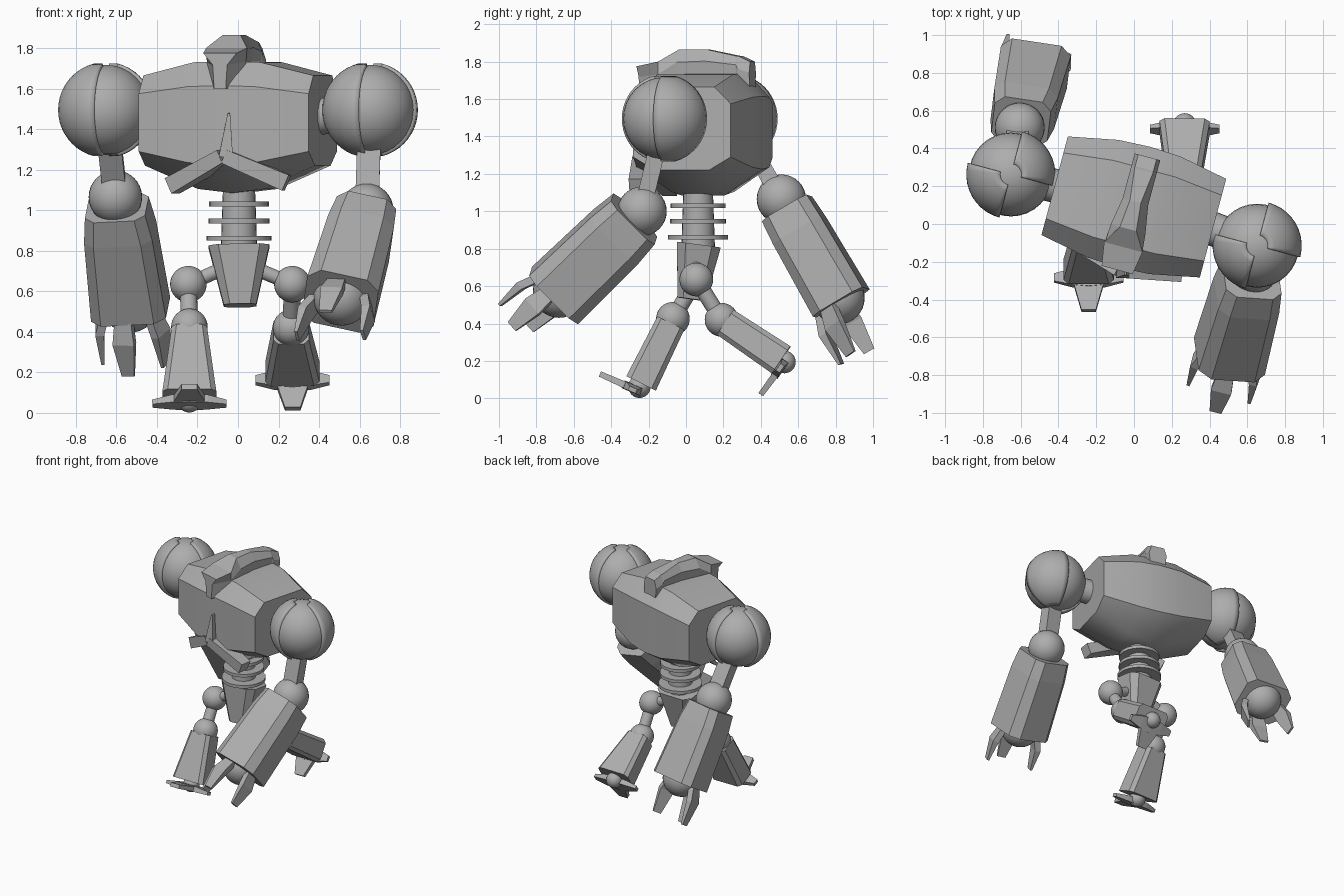
import bpy, bmesh, math
from mathutils import Vector, Matrix

if "Cube" in bpy.data.objects:
    bpy.data.objects.remove(bpy.data.objects["Cube"])

V = Vector
grey = bpy.data.materials.new("plain grey")
grey.diffuse_color = (0.42, 0.42, 0.42, 1)
grey.use_nodes = True
grey.node_tree.nodes["Principled BSDF"].inputs["Base Color"].default_value = grey.diffuse_color


def finish(name, bm, smooth=False):
    bmesh.ops.recalc_face_normals(bm, faces=bm.faces)
    me = bpy.data.meshes.new(name)
    bm.to_mesh(me)
    bm.free()
    me.materials.append(grey)
    if smooth:
        me.shade_smooth()
    ob = bpy.data.objects.new(name, me)
    bpy.context.collection.objects.link(ob)
    return ob


def loft(name, rings):
    """Skin a list of equal-length point rings and cap both ends."""
    bm = bmesh.new()
    rows = [[bm.verts.new(p) for p in r] for r in rings]
    n = len(rows[0])
    for a, b in zip(rows, rows[1:]):
        for i in range(n):
            j = (i + 1) % n
            bm.faces.new((a[i], a[j], b[j], b[i]))
    bm.faces.new(rows[0])
    bm.faces.new(rows[-1])
    return finish(name, bm)


def frame(a, b, side):
    d = (V(b) - V(a)).normalized()
    u = V(side)
    u = (u - d * u.dot(d)).normalized()
    return d, u, d.cross(u)


def octagon(w, t, c):
    """Rectangle of half sizes w, t with corners cut by c."""
    return [(w, -t + c), (w, t - c), (w - c, t), (-w + c, t),
            (-w, t - c), (-w, -t + c), (-w + c, -t), (w - c, -t)]


def bar(name, pts, sizes, side=(1, 0, 0), cut=0.0, roll=0.0):
    """Tapered bar through points; sizes are half width and half thickness."""
    d, u, v = frame(pts[0], pts[-1], side)
    m = Matrix.Rotation(roll, 3, d)
    u, v = m @ u, m @ v
    rings = []
    for p, (w, t) in zip(pts, sizes):
        sec = octagon(w, t, cut * min(w, t)) if cut else [(w, -t), (w, t), (-w, t), (-w, -t)]
        rings.append([V(p) + u * x + v * y for x, y in sec])
    return loft(name, rings)


def ball(name, c, r, seg=32):
    bm = bmesh.new()
    bmesh.ops.create_uvsphere(bm, u_segments=seg, v_segments=seg // 2, radius=r,
                              matrix=Matrix.Translation(c))
    return finish(name, bm, True)


def rod(name, a, b, r1, r2=None, seg=24):
    a, b = V(a), V(b)
    bm = bmesh.new()
    q = (b - a).to_track_quat('Z', 'Y').to_matrix().to_4x4()
    bmesh.ops.create_cone(bm, cap_ends=True, segments=seg, radius1=r1,
                          radius2=r1 if r2 is None else r2, depth=(b - a).length,
                          matrix=Matrix.Translation((a + b) / 2) @ q)
    ob = finish(name, bm)
    for f in ob.data.polygons:
        f.use_smooth = len(f.vertices) == 4
    ob.data.set_sharp_from_angle(angle=math.radians(40))
    return ob


def shell(name, c, r):
    """Two opposite quarter shells round a shoulder, trimmed at the top."""
    bm = bmesh.new()
    bmesh.ops.create_uvsphere(bm, u_segments=40, v_segments=24, radius=r)
    drop = []
    for f in bm.faces:
        m = f.calc_center_median()
        if m.x * m.y < 0 or m.z > 0.95 * r or m.z < -0.97 * r:
            drop.append(f)
    bmesh.ops.delete(bm, geom=drop, context='FACES')
    bmesh.ops.transform(bm, verts=bm.verts, matrix=Matrix.Translation(c)
                        @ Matrix.Rotation(math.radians(-15), 4, 'Z'))
    ob = finish(name, bm, True)
    s = ob.modifiers.new("thickness", 'SOLIDIFY')
    s.thickness, s.offset = 0.03, -1
    ob.data.set_sharp_from_angle(angle=math.radians(40))


# Torso: a faceted barrel turned about the vertical axis
turn = Matrix.Translation((0, 0.09, 0)) @ Matrix.Rotation(math.radians(-15), 4, 'Z')
L = lambda x, y, z: turn @ V((x, y, z))


def torso_ring(x, depth, top, bot, flat_t, flat_b, zt, zb):
    half = [(flat_b, bot), (depth, zb), (depth, zt), (flat_t, top)]
    return [L(x, y, z) for y, z in half] + [L(x, -y, z) for y, z in half[::-1]]


end = (0.27, 1.665, 1.22, 0.18, 0.15, 1.575, 1.29)
mid = (0.322, 1.73, 1.105, 0.21, 0.13, 1.61, 1.235)
core = (0.33, 1.735, 1.085, 0.21, 0.12, 1.615, 1.225)
torso = loft("torso", [torso_ring(x, *s) for x, s in
                       ((-0.435, end), (-0.17, mid), (0, core), (0.17, mid), (0.433, end))])
torso.data.shade_smooth()
torso.data.set_sharp_from_angle(angle=math.radians(38))

# Crest running over the torso from the beak to the rear hook
crest = [(-0.345, 0.085, 0.037, 1.775, 1.60), (-0.22, 0.105, 0.10, 1.80, 1.60),
         (-0.12, 0.045, 0.095, 1.865, 1.66), (0.03, 0.03, 0.07, 1.865, 1.68),
         (0.20, 0.05, 0.07, 1.83, 1.69), (0.21, 0.05, 0.07, 1.83, 1.63),
         (0.275, 0.05, 0.07, 1.80, 1.62)]
loft("crest", [[L(-a, y, t), L(a, y, t), L(b, y, (t * 2 + z) / 3), L(b * 0.8, y, z),
                L(-b * 0.8, y, z), L(-b, y, (t * 2 + z) / 3)] for y, a, b, t, z in crest])

# Three-pronged chest brace
hub = (-0.06, -0.215, 1.265)
for nm, tip, w0, w1 in (("upper", (-0.045, -0.225, 1.48), 0.035, 0.006),
                        ("left", (-0.325, -0.08, 1.12), 0.035, 0.042),
                        ("right", (0.24, -0.26, 1.135), 0.035, 0.042)):
    bar(nm + "_chest_prong", [hub, tip], [(w0, 0.07), (w1, 0.045)],
        (0, 0, 1) if nm != "upper" else (1, 0, 0))

# Spine with ribs, and pelvis
rod("spine", (0.005, 0.065, 0.80), (0.005, 0.065, 1.14), 0.09, 0.078)
for z, r in ((1.03, 0.147), (0.947, 0.15), (0.862, 0.16)):
    rod("spine_disc", (0.005, 0.065, z - 0.012), (0.005, 0.065, z + 0.012), r)
bar("pelvis", [(0.005, 0.068, 0.82), (0.01, 0.03, 0.53)], [(0.15, 0.118), (0.08, 0.075)], cut=0.4)


def arm(s, shoulder, elbow, wrist, casing, roll, angles, reach, sign):
    shoulder, elbow, wrist = V(shoulder), V(elbow), V(wrist)
    ball(s + "_shoulder", shoulder, 0.222)
    shell(s + "_shoulder_shell", shoulder, 0.236)
    rod(s + "_shoulder_axle", shoulder, L(sign * 0.40, 0, 1.46), 0.09)
    bar(s + "_upper_arm", [shoulder, elbow], [(0.058, 0.045)] * 2)
    ball(s + "_elbow", elbow, 0.132)
    # Forearm casing
    d, u, v = frame(elbow, wrist, (1, 0, 0))
    bar(s + "_forearm", [elbow + d * 0.06, elbow + d * 0.2, wrist], casing, cut=0.35, roll=roll)
    # Hand ball and claws
    ball(s + "_hand", wrist - d * 0.03, 0.14)
    for a in angles:
        a = math.radians(a)
        rad = u * math.cos(a) + v * math.sin(a)
        tan = d.cross(rad)
        pts = [wrist + rad * r + d * h for r, h in
               ((0.12, -0.03), (0.165, 0.1), (0.17, reach))]
        bar(s + "_claw", pts, [(0.04, 0.022), (0.055, 0.022), (0.032, 0.008)], tan)


arm("left", (-0.652, 0.262, 1.495), (-0.605, 0.51, 1.065), (-0.53, 0.83, 0.51),
    [(0.15, 0.14), (0.17, 0.148), (0.187, 0.155)], math.radians(6), (105, 180, 33), 0.28, -1)
arm("right", (0.652, -0.115, 1.495), (0.635, -0.235, 1.0), (0.505, -0.70, 0.55),
    [(0.15, 0.165), (0.165, 0.178), (0.18, 0.185)], math.radians(-6), (98, 190, 14), 0.255, 1)


def leg(s, hip, knee, ankle, toe, root, drop):
    hip, knee, ankle, toe = V(hip), V(knee), V(ankle), V(toe)
    rod(s + "_hip_axle", root, hip, 0.035)
    ball(s + "_hip", hip, 0.09)
    rod(s + "_thigh", hip, knee, 0.042)
    ball(s + "_knee", knee, 0.09)
    d = (ankle - knee).normalized()
    bar(s + "_shin", [knee + d * 0.025, ankle], [(0.087, 0.08), (0.133, 0.088)], cut=0.3)
    foot = ankle + d * 0.02
    ball(s + "_ankle", foot, 0.06)
    # Centre toe and two side toes
    base = foot - V((0, 0, drop))
    f = (toe - base).normalized()
    bar(s + "_toe", [base, base.lerp(toe, 0.4), toe],
        [(0.07, 0.02), (0.075, 0.018), (0.038, 0.015)])
    for sx in (-1, 1):
        a = base + f * 0.04
        bar(s + "_side_toe", [a, a + V((sx * 0.09, 0, 0)), a + V((sx * 0.183, 0, -drop * 0.3))],
            [(0.055, 0.022), (0.045, 0.02), (0.022, 0.012)], f)


leg("left", (-0.245, 0.055, 0.635), (-0.24, -0.07, 0.425), (-0.24, -0.24, 0.08),
    (-0.24, -0.46, 0.13), (-0.08, 0.055, 0.71), 0.025)
leg("right", (0.268, 0.055, 0.635), (0.262, 0.19, 0.42), (0.268, 0.51, 0.205),
    (0.27, 0.40, 0.02), (0.09, 0.055, 0.71), 0.0)
